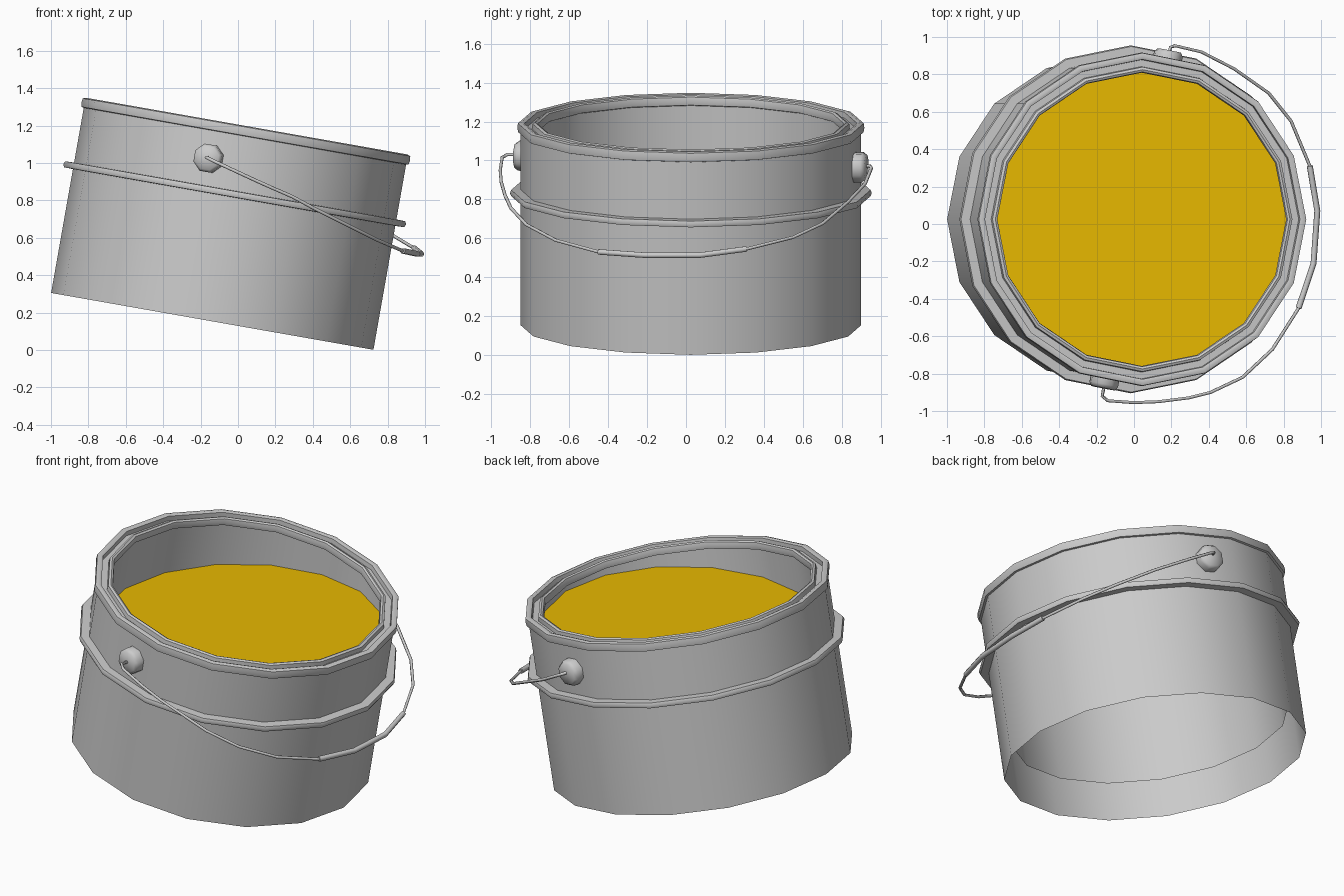
import bpy, bmesh
from math import sin, cos, pi, radians
from mathutils import Matrix, Vector

if "Cube" in bpy.data.objects:
    bpy.data.objects.remove(bpy.data.objects["Cube"])

SIDES = 16
TILT = radians(10)
# bucket frame: origin at the bottom centre, axis leaning towards +x
FRAME = Matrix.Translation((-0.1375, 0.025, 0.153)) @ Matrix.Rotation(TILT, 4, 'Y')


def make_object(name, bm, smooth):
    if smooth:
        bmesh.ops.recalc_face_normals(bm, faces=bm.faces)
    me = bpy.data.meshes.new(name)
    bm.to_mesh(me)
    bm.free()
    ob = bpy.data.objects.new(name, me)
    bpy.context.collection.objects.link(ob)
    if smooth:
        shade(ob, smooth)
    return ob


def shade(ob, angle):
    bpy.ops.object.select_all(action='DESELECT')
    ob.select_set(True)
    bpy.context.view_layer.objects.active = ob
    bpy.ops.object.shade_smooth_by_angle(angle=radians(angle))


def lathe(name, profile, closed=False, sides=SIDES, frame=FRAME, angle=50):
    """Revolve (radius, height) points about the local z axis."""
    bm = bmesh.new()
    rings = []
    for r, z in profile:
        n = 1 if r == 0 else sides
        rings.append([bm.verts.new((r * cos(2 * pi * i / sides), r * sin(2 * pi * i / sides), z))
                      for i in range(n)])
    pairs = list(zip(rings, rings[1:]))
    if closed:
        pairs.append((rings[-1], rings[0]))
    for a, b in pairs:
        for i in range(sides):
            j = (i + 1) % sides
            if len(a) == 1:
                bm.faces.new((a[0], b[i], b[j]))
            elif len(b) == 1:
                bm.faces.new((a[i], a[j], b[0]))
            else:
                bm.faces.new((a[i], a[j], b[j], b[i]))
    bm.transform(frame)
    return make_object(name, bm, angle)


def wire(name, points, radius):
    cu = bpy.data.curves.new(name, 'CURVE')
    cu.dimensions = '3D'
    cu.bevel_depth = radius
    cu.bevel_resolution = 1
    cu.use_fill_caps = True
    sp = cu.splines.new('POLY')
    sp.points.add(len(points) - 1)
    for p, co in zip(sp.points, points):
        p.co = (*co, 1)
    ob = bpy.data.objects.new(name, cu)
    bpy.context.collection.objects.link(ob)
    bpy.ops.object.select_all(action='DESELECT')
    ob.select_set(True)
    bpy.context.view_layer.objects.active = ob
    bpy.ops.object.convert(target='MESH')
    shade(bpy.context.view_layer.objects.active, 62)


# thin outer wall, open underneath, and the narrower inner wall
INNER = 0.803
lathe("outer_wall", [(0.875, 0), (0.875, 1.02)])
inner = lathe("inner_wall", [(INNER, 0.20), (INNER, 1.02)])
inner.data.flip_normals()

# double-beaded rim with a lid groove
lathe("rim", [(0.875, 1.005), (0.888, 1.008), (0.892, 1.030), (0.889, 1.054), (0.871, 1.060),
              (0.855, 1.054), (0.853, 1.025), (0.817, 1.025), (0.814, 1.052), (0.800, 1.058),
              (0.788, 1.052), (0.784, 1.030), (0.788, 1.010), (INNER, 1.005)], closed=True)

# raised band around the wall
lathe("band", [(0.870, 0.672), (0.924, 0.674), (0.930, 0.690),
               (0.924, 0.706), (0.870, 0.708)], closed=True)

# level paint surface cut by the tilted inner wall
LEVEL = 0.975
bm = bmesh.new()
ring = []
for i in range(SIDES):
    a = 2 * pi * i / SIDES
    x, y = INNER * cos(a), INNER * sin(a)
    z = (LEVEL - FRAME.translation.z + sin(TILT) * x) / cos(TILT)
    ring.append(bm.verts.new(FRAME @ Vector((x, y, z))))
bm.faces.new(ring)
paint = make_object("paint", bm, 0)
mat = bpy.data.materials.new("paint_yellow")
mat.diffuse_color = (0.80, 0.48, 0.0, 1)
mat.use_nodes = True
mat.node_tree.nodes["Principled BSDF"].inputs["Base Color"].default_value = mat.diffuse_color
paint.data.materials.append(mat)

# handle bosses on two opposite wall faces
for name, ang in (("front_boss", -101.25), ("back_boss", 78.75)):
    place = (FRAME @ Matrix.Rotation(radians(ang), 4, 'Z')
             @ Matrix.Translation((0.852, 0, 0.855)) @ Matrix.Rotation(pi / 2, 4, 'Y')
             @ Matrix.Rotation(pi / 8, 4, 'Z'))
    lathe(name, [(0, 0), (0.08, 0), (0.08, 0.048), (0.066, 0.068), (0, 0.070)],
          sides=8, frame=place, angle=65)

# hanging wire handle and its thicker grip
path = [(-0.16, -0.87, 1.03), (-0.17, -0.92, 1.03), (-0.14, -0.945, 1.015), (0.0, -0.955, 0.95),
        (0.13, -0.95, 0.89), (0.29, -0.93, 0.82), (0.41, -0.90, 0.755), (0.58, -0.82, 0.67),
        (0.74, -0.67, 0.59), (0.88, -0.45, 0.53), (0.96, -0.21, 0.513), (0.98, 0.07, 0.513),
        (0.94, 0.31, 0.545), (0.84, 0.55, 0.605), (0.72, 0.70, 0.675), (0.535, 0.83, 0.785),
        (0.36, 0.92, 0.88), (0.22, 0.953, 0.96), (0.195, 0.945, 0.972), (0.18, 0.88, 0.97)]
wire("handle_wire", path, 0.009)
wire("handle_grip", path[9:13], 0.016)
